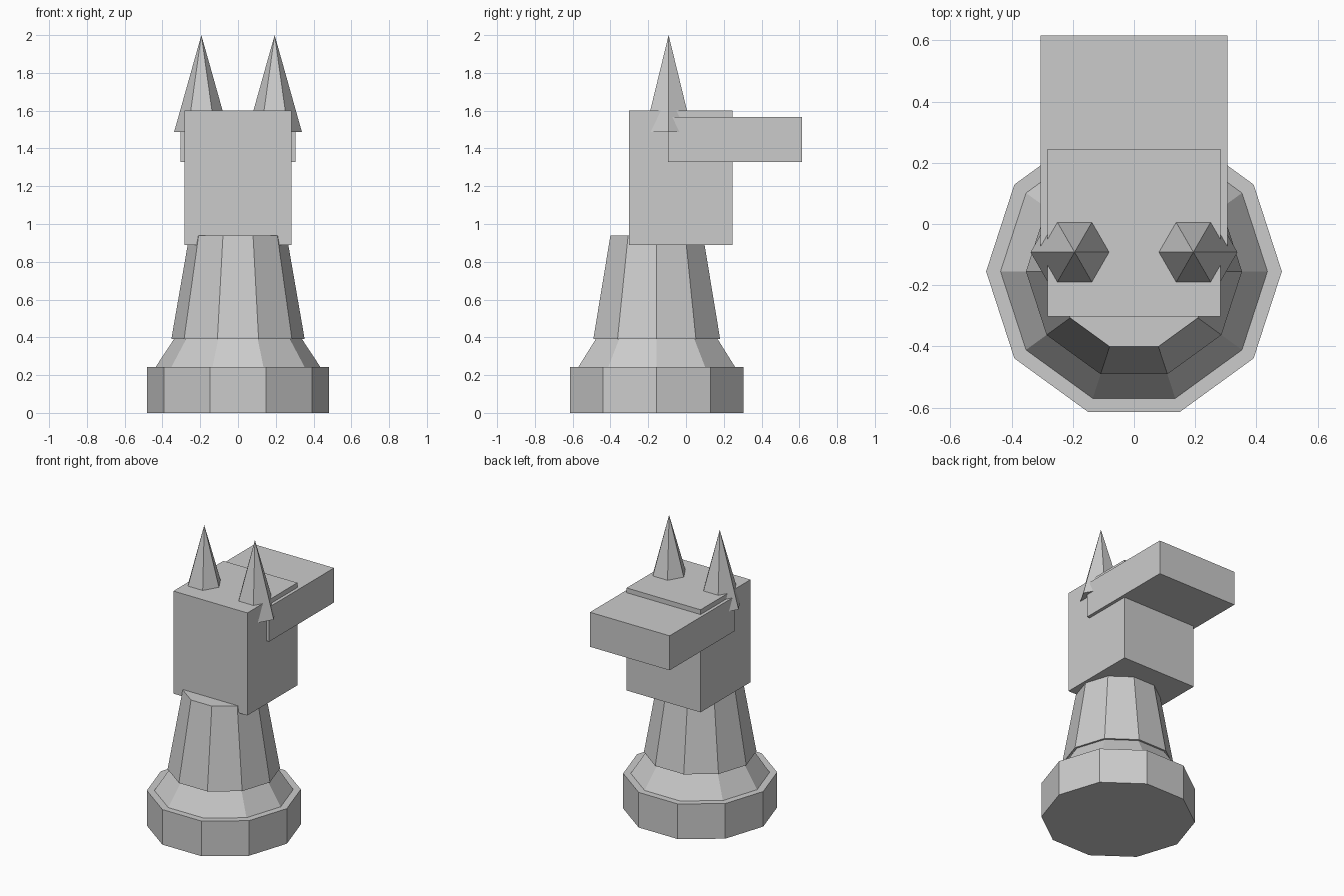
import bpy
import math

cube = bpy.data.objects.get("Cube")
if cube:
    bpy.data.objects.remove(cube, do_unlink=True)

# Single grey finish
GREY = (0.6, 0.6, 0.6, 1.0)
grey = bpy.data.materials.new("plain grey")
grey.use_nodes = True
grey.diffuse_color = GREY
grey.node_tree.nodes["Principled BSDF"].inputs["Base Color"].default_value = GREY


def finish(name):
    obj = bpy.context.object
    obj.name = name
    obj.data.materials.append(grey)
    return obj


def frustum(name, sides, r_low, r_high, z_low, z_high, x, y):
    """Faceted cone or frustum with one corner pointing along +x."""
    bpy.ops.mesh.primitive_cone_add(
        vertices=sides, radius1=r_low, radius2=r_high, depth=z_high - z_low,
        location=(x, y, (z_low + z_high) / 2), rotation=(0, 0, math.pi / 2))
    return finish(name)


def box(name, half_x, y_range, z_range):
    (y0, y1), (z0, z1) = y_range, z_range
    bpy.ops.mesh.primitive_cube_add(size=1, location=(0, (y0 + y1) / 2, (z0 + z1) / 2))
    obj = finish(name)
    obj.scale = (2 * half_x, y1 - y0, z1 - z0)
    return obj


# Ten-sided pedestal
BODY_Y = -0.155
frustum("base", 10, 0.483, 0.483, 0.0, 0.243, 0, BODY_Y)
frustum("collar", 10, 0.436, 0.338, 0.243, 0.392, 0, BODY_Y)
frustum("neck", 10, 0.353, 0.258, 0.39, 0.938, 0, BODY_Y)

# Head block and muzzle slab
box("head", 0.283, (-0.302, 0.245), (0.89, 1.6))
box("muzzle", 0.305, (-0.095, 0.615), (1.328, 1.567))

# Six-sided pointed ears
for side, sign in (("left", 1), ("right", -1)):
    frustum(side + "_ear", 6, 0.144, 0, 1.488, 2.0, sign * 0.194, -0.092)
